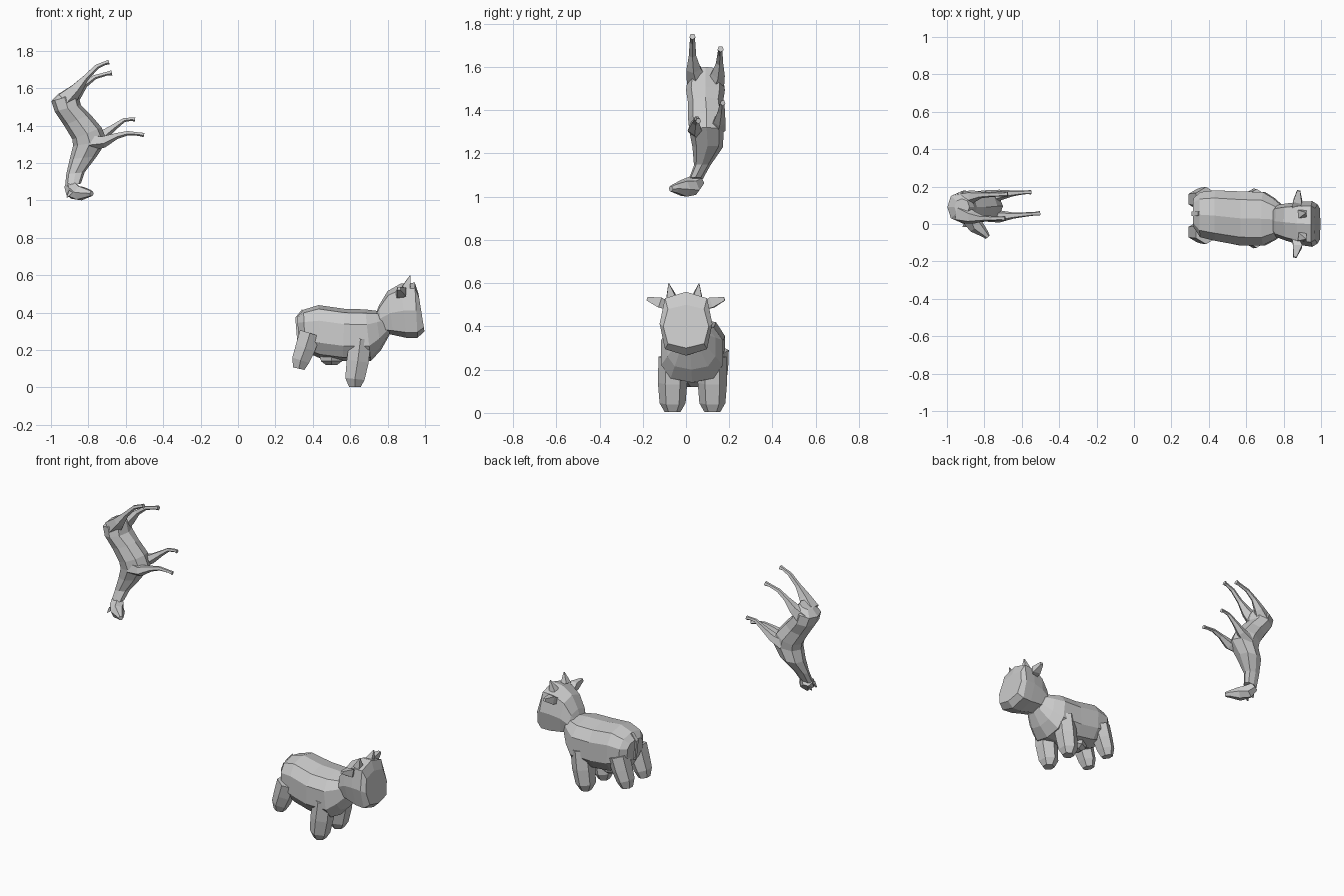
import bpy, bmesh, math
from mathutils import Vector


def skin(name, rings):
    """Flat-faced mesh from a list of equal-length point rings, capped at both ends."""
    bm = bmesh.new()
    vs = [[bm.verts.new(p) for p in r] for r in rings]
    n = len(vs[0])
    for a, b in zip(vs, vs[1:]):
        for i in range(n):
            j = (i + 1) % n
            bm.faces.new((a[i], a[j], b[j], b[i]))
    bm.faces.new(vs[0])
    bm.faces.new(vs[-1])
    bmesh.ops.recalc_face_normals(bm, faces=bm.faces)
    me = bpy.data.meshes.new(name)
    bm.to_mesh(me)
    bm.free()
    ob = bpy.data.objects.new(name, me)
    bpy.context.collection.objects.link(ob)
    return ob


def loft(name, sections, n=8, power=0.75):
    """Section: upper xz, lower xz, centre y, half width."""
    rings = []
    for xa, za, xb, zb, yc, hw in sections:
        mid = Vector(((xa + xb) / 2, yc, (za + zb) / 2))
        up = Vector(((xa - xb) / 2, 0, (za - zb) / 2))
        ring = []
        for k in range(n):
            t = 2 * math.pi * k / n
            c, s = math.cos(t), math.sin(t)
            c = math.copysign(abs(c) ** power, c)
            s = math.copysign(abs(s) ** power, s)
            ring.append(mid + up * c + Vector((0, hw * s, 0)))
        rings.append(ring)
    return skin(name, rings)


def limb(name, path, n=6):
    """Path point: x, y, z, radius."""
    pts = [Vector(p[:3]) for p in path]
    rings = []
    for i, p in enumerate(pts):
        d = (pts[min(i + 1, len(pts) - 1)] - pts[max(i - 1, 0)]).normalized()
        ref = Vector((0, 1, 0)) if abs(d.y) < 0.8 else Vector((0, 0, 1))
        u = d.cross(ref).normalized()
        v = d.cross(u)
        r = path[i][3]
        rings.append([p + r * (u * math.cos(a) + v * math.sin(a))
                      for a in (2 * math.pi * (k + 0.5) / n for k in range(n))])
    return skin(name, rings)


# Cow: body, tapering into the neck
loft("cow_body", [
    (0.315, 0.38, 0.325, 0.26, 0.06, 0.08),
    (0.35, 0.415, 0.36, 0.19, 0.05, 0.125),
    (0.43, 0.44, 0.44, 0.155, 0.045, 0.14),
    (0.57, 0.42, 0.56, 0.14, 0.03, 0.15),
    (0.68, 0.417, 0.71, 0.14, 0.028, 0.148),
    (0.735, 0.41, 0.765, 0.20, 0.025, 0.115),
    (0.80, 0.40, 0.81, 0.28, 0.02, 0.07)], n=10)

# Cow: head, deep muzzle at the front
loft("cow_head", [
    (0.735, 0.39, 0.735, 0.31, 0.02, 0.055),
    (0.755, 0.44, 0.765, 0.295, 0.015, 0.085),
    (0.80, 0.515, 0.83, 0.28, 0.01, 0.10),
    (0.87, 0.555, 0.90, 0.265, 0.003, 0.115),
    (0.945, 0.56, 0.96, 0.265, 0.0, 0.122),
    (0.965, 0.50, 0.997, 0.30, 0.0, 0.105)], power=0.65)

for s, tag in ((-1, "right"), (1, "left")):
    # Cow: legs
    y = 0.03 + s * 0.092
    limb("cow_front_leg_" + tag, [
        (0.655, y, 0.26, 0.065), (0.64, y, 0.14, 0.068),
        (0.625, y, 0.045, 0.06), (0.625, y, 0.003, 0.036)])
    y = 0.045 + s * 0.088
    limb("cow_rear_leg_" + tag, [
        (0.385, y, 0.29, 0.065), (0.36, y, 0.21, 0.062),
        (0.335, y, 0.145, 0.054), (0.325, y, 0.10, 0.036)])
    # Cow: ears and horns
    limb("cow_ear_" + tag, [
        (0.86, s * 0.07, 0.49, 0.022), (0.875, s * 0.12, 0.51, 0.034),
        (0.87 + s * 0.01, s * 0.178, 0.528, 0.012)], n=4)
    limb("cow_horn_" + tag, [
        (0.90, s * 0.06 - 0.008, 0.535, 0.032),
        (0.92, s * 0.07 - 0.01, 0.597, 0.003)], n=4)

# Cow: udder and tail
limb("cow_udder", [(0.50, 0.04, 0.20, 0.08), (0.50, 0.04, 0.14, 0.065),
                   (0.50, 0.04, 0.12, 0.035)])
limb("cow_tail", [(0.35, 0.055, 0.41, 0.015), (0.318, 0.055, 0.37, 0.017),
                  (0.325, 0.055, 0.25, 0.012)], n=4)

# Horse: rump, barrel, chest and neck (upended, belly facing +x)
loft("horse_body", [
    (-0.96, 1.57, -0.88, 1.60, 0.09, 0.045),
    (-0.998, 1.53, -0.855, 1.57, 0.09, 0.082),
    (-0.98, 1.475, -0.84, 1.51, 0.09, 0.09),
    (-0.93, 1.40, -0.79, 1.46, 0.09, 0.08),
    (-0.885, 1.325, -0.73, 1.39, 0.095, 0.085),
    (-0.882, 1.29, -0.70, 1.32, 0.095, 0.08),
    (-0.90, 1.22, -0.755, 1.235, 0.10, 0.07),
    (-0.918, 1.14, -0.82, 1.15, 0.075, 0.038),
    (-0.925, 1.07, -0.84, 1.09, 0.045, 0.032)], power=0.9)

# Horse: head, bent towards the nose
limb("horse_head", [
    (-0.90, 0.06, 1.08, 0.032), (-0.88, 0.03, 1.05, 0.046),
    (-0.845, -0.01, 1.038, 0.042), (-0.80, -0.05, 1.038, 0.023),
    (-0.782, -0.07, 1.036, 0.014)])
for dy, tag in ((-0.015, "right"), (0.035, "left")):
    limb("horse_ear_" + tag, [(-0.895, dy + 0.01, 1.045, 0.016),
                              (-0.915, dy, 1.015, 0.003)], n=4)

# Horse: legs
limb("horse_rear_leg_right", [
    (-0.92, 0.055, 1.54, 0.055), (-0.865, 0.035, 1.595, 0.036),
    (-0.815, 0.03, 1.655, 0.018), (-0.755, 0.03, 1.715, 0.014),
    (-0.71, 0.03, 1.735, 0.011), (-0.69, 0.03, 1.74, 0.015)], n=5)
limb("horse_rear_leg_left", [
    (-0.92, 0.125, 1.52, 0.055), (-0.865, 0.148, 1.57, 0.034),
    (-0.82, 0.155, 1.62, 0.018), (-0.765, 0.157, 1.66, 0.013),
    (-0.705, 0.158, 1.677, 0.011), (-0.675, 0.16, 1.683, 0.015)], n=5)
limb("horse_front_leg_right", [
    (-0.79, 0.055, 1.31, 0.045), (-0.72, 0.04, 1.315, 0.034),
    (-0.65, 0.045, 1.345, 0.018), (-0.59, 0.05, 1.36, 0.013),
    (-0.53, 0.055, 1.355, 0.010), (-0.503, 0.057, 1.35, 0.013)], n=5)
limb("horse_front_leg_left", [
    (-0.79, 0.14, 1.32, 0.045), (-0.72, 0.155, 1.35, 0.030),
    (-0.66, 0.163, 1.395, 0.018), (-0.61, 0.167, 1.43, 0.012),
    (-0.57, 0.17, 1.435, 0.010), (-0.55, 0.17, 1.433, 0.013)], n=5)
